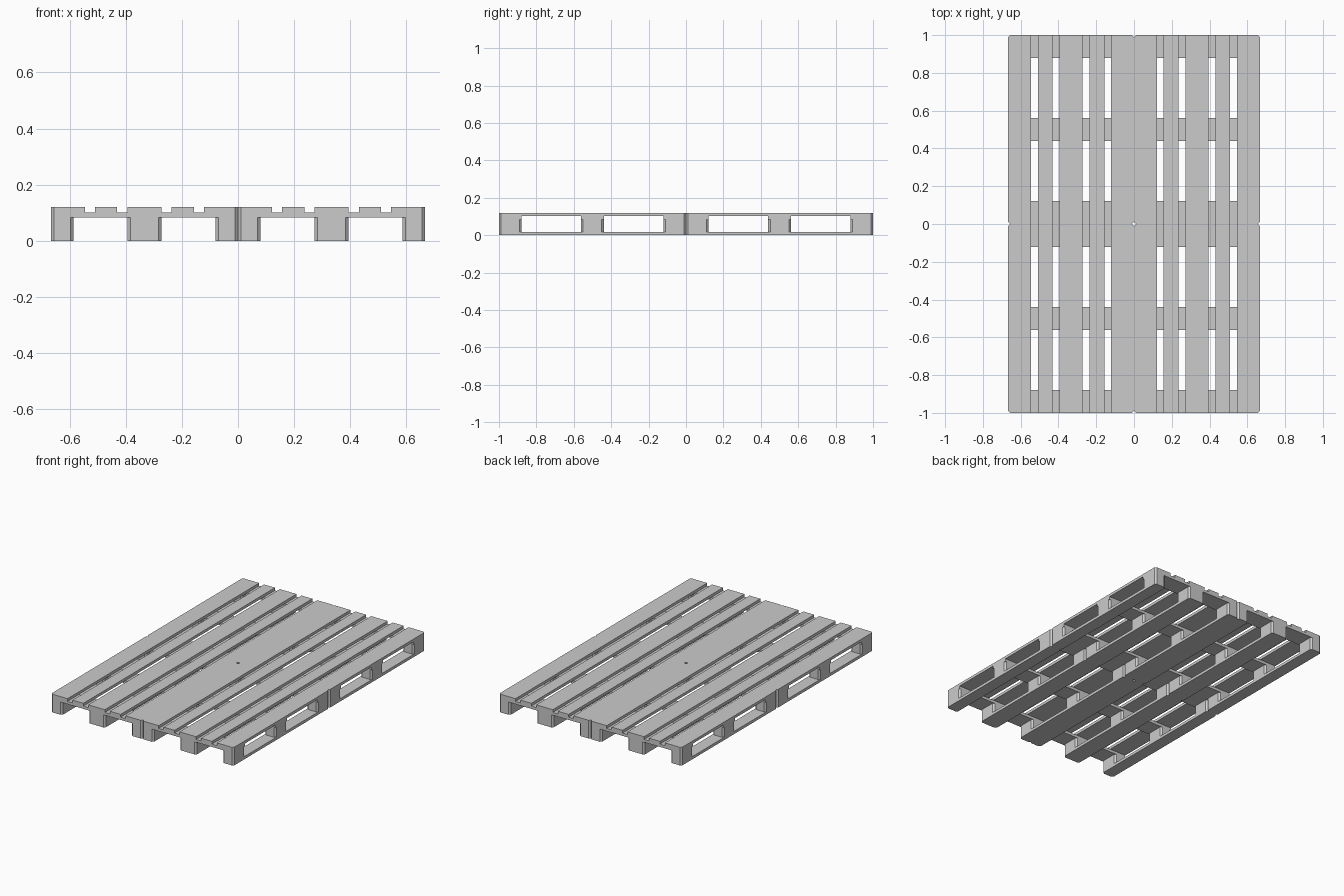
import bpy, bmesh

if "Cube" in bpy.data.objects:
    bpy.data.objects.remove(bpy.data.objects["Cube"])

PX, PY = 2 / 3, 1.0            # footprint of one pallet
HX, HY = PX / 2, PY / 2
WIDE, NARROW, SKID, CUT = 0.121, 0.079, 0.081, 0.011
LAYERS = (0, 0.0183, 0.0836, 0.1018, 0.12)   # skids, blocks, stringers, deck


def plank(bm, x, y, w, d, z0, z1, corners=()):
    """Upright box; the listed (sx, sy) corners are chamfered vertically."""
    outline = []
    for sx, sy in ((-1, -1), (1, -1), (1, 1), (-1, 1)):
        cx, cy = x + sx * w / 2, y + sy * d / 2
        if (sx, sy) in corners:
            pts = [(cx - sx * CUT, cy), (cx, cy - sy * CUT)]
            if sx == sy:
                pts.reverse()
            outline += pts
        else:
            outline.append((cx, cy))
    low = [bm.verts.new((px, py, z0)) for px, py in outline]
    high = [bm.verts.new((px, py, z1)) for px, py in outline]
    bm.faces.new(low[::-1])
    bm.faces.new(high)
    n = len(low)
    for i in range(n):
        j = (i + 1) % n
        bm.faces.new((low[i], low[j], high[j], high[i]))


def part_mesh(name, planks):
    bm = bmesh.new()
    for p in planks:
        plank(bm, *p)
    bmesh.ops.recalc_face_normals(bm, faces=bm.faces)
    me = bpy.data.meshes.new(name)
    bm.to_mesh(me)
    bm.free()
    return me


ALL = [(a, b) for a in (-1, 1) for b in (-1, 1)]
# The three rows of skids (across x) and of stringers (across y)
cols = [(-HX + SKID / 2, SKID), (0, WIDE), (HX - SKID / 2, SKID)]
rows = [-HY + WIDE / 2, 0, HY - WIDE / 2]
z0, z1, z2, z3, z4 = LAYERS

# Bottom skid boards
skids = [(x, 0, w, PY, z0, z1, ALL) for x, w in cols]
# Nine spacer blocks
blocks = [(x, y, w, WIDE, z1, z2, ALL) for x, w in cols for y in rows]
# Stringer boards across the width, cut at the pallet corners
stringers = [(0, y, PX, WIDE, z2, z3, [c for c in ALL if c[1] * y > 0])
             for y in rows]
# Deck boards: three wide, two narrow
deck = [(x, 0, w, PY, z3, z4, [c for c in ALL if c[0] * x > 0.2])
        for x, w in ((-HX + WIDE / 2, WIDE), (-0.1365, NARROW), (0, WIDE),
                     (0.1365, NARROW), (HX - WIDE / 2, WIDE))]

meshes = [part_mesh(n, p) for n, p in (
    ("skid_boards", skids), ("spacer_blocks", blocks),
    ("stringer_boards", stringers), ("deck_boards", deck))]

# Four pallets side by side, sharing the part meshes
for sx, side in ((-1, "left"), (1, "right")):
    for sy, end in ((-1, "front"), (1, "back")):
        for me in meshes:
            ob = bpy.data.objects.new(f"{end}_{side}_{me.name}", me)
            ob.location = (sx * HX, sy * HY, 0)
            bpy.context.collection.objects.link(ob)
